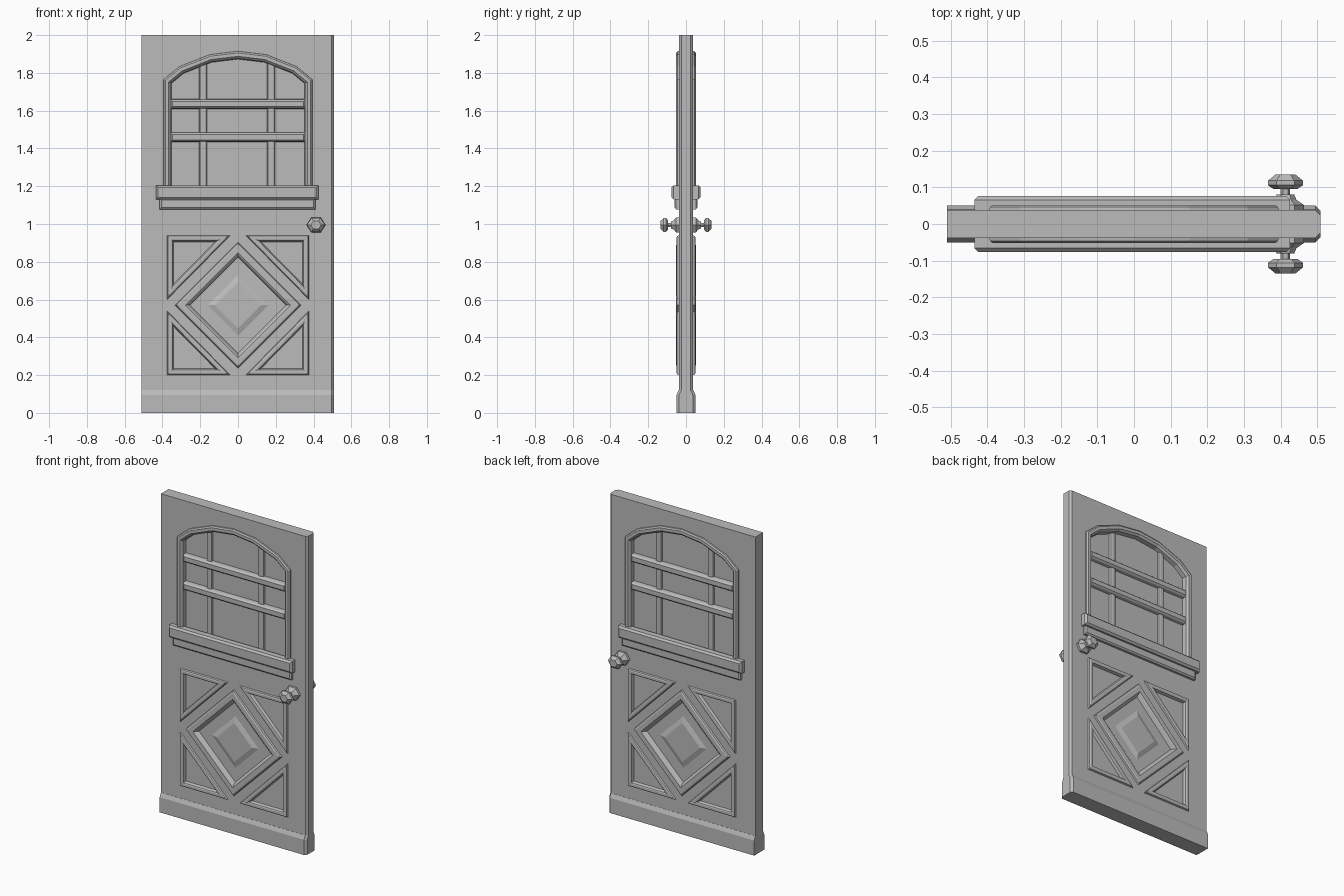
import bpy, math
from mathutils import Vector

if "Cube" in bpy.data.objects:
    bpy.data.objects.remove(bpy.data.objects["Cube"])

GREY = (0.5, 0.5, 0.5, 1)
paint = bpy.data.materials.new("grey paint")
paint.use_nodes = True
paint.diffuse_color = GREY
paint.node_tree.nodes["Principled BSDF"].inputs["Base Color"].default_value = GREY


def loft(name, loops, start=False, end=True, mirror=False):
    """Join equal-sized loops with quads, with optional end caps."""
    n = len(loops[0])
    verts = [v for loop in loops for v in loop]
    faces = [(k * n + i, k * n + (i + 1) % n, (k + 1) * n + (i + 1) % n, (k + 1) * n + i)
             for k in range(len(loops) - 1) for i in range(n)]
    if start:
        faces.append(tuple(reversed(range(n))))
    if end:
        faces.append(tuple(range(len(verts) - n, len(verts))))
    mesh = bpy.data.meshes.new(name)
    mesh.from_pydata(verts, [], faces)
    mesh.materials.append(paint)
    ob = bpy.data.objects.new(name, mesh)
    bpy.context.scene.collection.objects.link(ob)
    if mirror:
        m = ob.modifiers.new("both_sides", "MIRROR")
        m.use_axis = (False, True, False)
        m.use_mirror_merge = False
    return ob


def inset(outline, d):
    """Move every edge of a counter-clockwise outline inward by d."""
    pts = [Vector(p) for p in outline]
    result = []
    for i, p in enumerate(pts):
        a = (p - pts[i - 1]).normalized()
        b = (pts[(i + 1) % len(pts)] - p).normalized()
        na, nb = Vector((-a.y, a.x)), Vector((-b.y, b.x))
        result.append(p + (na + nb) * d / (1 + na.dot(nb)))
    return result


def panel(name, outline, profile, **kw):
    """Raised moulding from (inset, depth) steps, repeated on the back."""
    loops = [[(p.x, -depth, p.y) for p in inset(outline, d)] for d, depth in profile]
    return loft(name, loops, mirror=kw.pop("mirror", True), **kw)


def rect(x0, x1, z0, z1):
    return [(x0, z0), (x1, z0), (x1, z1), (x0, z1)]


def plan(y, z, bevel):
    """Door cross-section with the latch edge chamfered."""
    return [(-0.51, -y, z), (0.495, -y, z), (0.508, bevel - y, z),
            (0.508, y - bevel, z), (0.495, y, z), (-0.51, y, z)]


# Door slab and kick board
slab = loft("door_slab", [plan(0.038, 0, 0.014), plan(0.038, 2, 0.014)], start=True)
loft("kick_board", [plan(0.05, 0, 0.014), plan(0.05, 0.095, 0.014),
                    plan(0.039, 0.12, 0.014)], start=True)

# Arched window: opening, frame and pane
arch = [(0.395, 1.765), (0.31, 1.835), (0.15, 1.898), (0, 1.916)]
window = [(-0.395, 1.15), (0.395, 1.15)] + arch + [(-x, z) for x, z in arch[-2::-1]]
cutter = panel("window_cutter", window, [(0.02, -0.1), (0.02, 0.1)], start=True, mirror=False)
cutter.hide_render = True
cutter.hide_viewport = True
cut = slab.modifiers.new("window_opening", "BOOLEAN")
cut.operation = "DIFFERENCE"
cut.solver = "EXACT"
cut.object = cutter
panel("window_frame", window, [(0, 0.03), (0.002, 0.046), (0.01, 0.052), (0.028, 0.052),
                               (0.04, 0.04), (0.043, 0.012)])

# Glazing bars
for side, x, top in (("right", -0.185, 1.87), ("left", 0.175, 1.87)):
    panel(side + "_upright_bar", rect(x - 0.021, x + 0.021, 1.16, top),
          [(0, 0.01), (0.004, 0.022), (0.012, 0.026)])
for level, z in (("lower", 1.46), ("upper", 1.635)):
    panel(level + "_cross_bar", rect(-0.36, 0.36, z - 0.026, z + 0.026),
          [(0, 0.01), (0.003, 0.032), (0.012, 0.042)])

# Window sill
panel("sill", rect(-0.435, 0.425, 1.13, 1.205), [(0, 0.03), (0, 0.066), (0.011, 0.077)])
panel("sill_apron", rect(-0.415, 0.41, 1.078, 1.135), [(0, 0.03), (0, 0.052), (0.009, 0.06)])

# Corner triangle mouldings
MOULD = [(0, 0.037), (0.004, 0.047), (0.01, 0.05), (0.022, 0.05), (0.028, 0.047), (0.034, 0.03)]
pocket = panel("panel_cutter", [(0, 0.235), (0.335, 0.57), (0, 0.905), (-0.335, 0.57)],
               [(0.03, -0.1), (0.03, 0.1)], start=True, mirror=False)
cutters = [pocket]
for sx, side in ((-1, "right"), (1, "left")):
    for sz, level in ((-1, "lower"), (1, "upper")):
        tri = [(sx * 0.375, 0.57 + sz * 0.37), (sx * 0.04, 0.57 + sz * 0.37),
               (sx * 0.375, 0.57 + sz * 0.03)]
        if sx * sz < 0:
            tri.reverse()
        panel(f"{level}_{side}_corner_panel", tri, MOULD)
        cutters.append(panel(f"{level}_{side}_cutter", tri, [(0.02, -0.1), (0.02, 0.1)],
                             start=True, mirror=False))

# Diamond moulding with raised centre
diamond = [(0, 0.235), (0.335, 0.57), (0, 0.905), (-0.335, 0.57)]
panel("diamond_panel", diamond, [(0, 0.037), (0.004, 0.047), (0.012, 0.052), (0.04, 0.052),
                                 (0.048, 0.046), (0.058, 0.026), (0.122, 0.026), (0.15, 0.036)])
for c in cutters:
    c.hide_render = True
    c.hide_viewport = True
    m = slab.modifiers.new(c.name, "BOOLEAN")
    m.operation = "DIFFERENCE"
    m.solver = "EXACT"
    m.object = c


# Six-sided door knobs with rosette and stem
def hexagon(r, depth):
    return [(0.413 + r * math.cos(i * math.pi / 3), -depth, 0.995 + 0.9 * r * math.sin(i * math.pi / 3))
            for i in range(6)]


loft("door_knob", [hexagon(r, d) for r, d in (
    (0.05, 0.036), (0.05, 0.052), (0.03, 0.066), (0.024, 0.08), (0.013, 0.08), (0.013, 0.095),
    (0.032, 0.095), (0.048, 0.106), (0.048, 0.118), (0.027, 0.135))], mirror=True)
